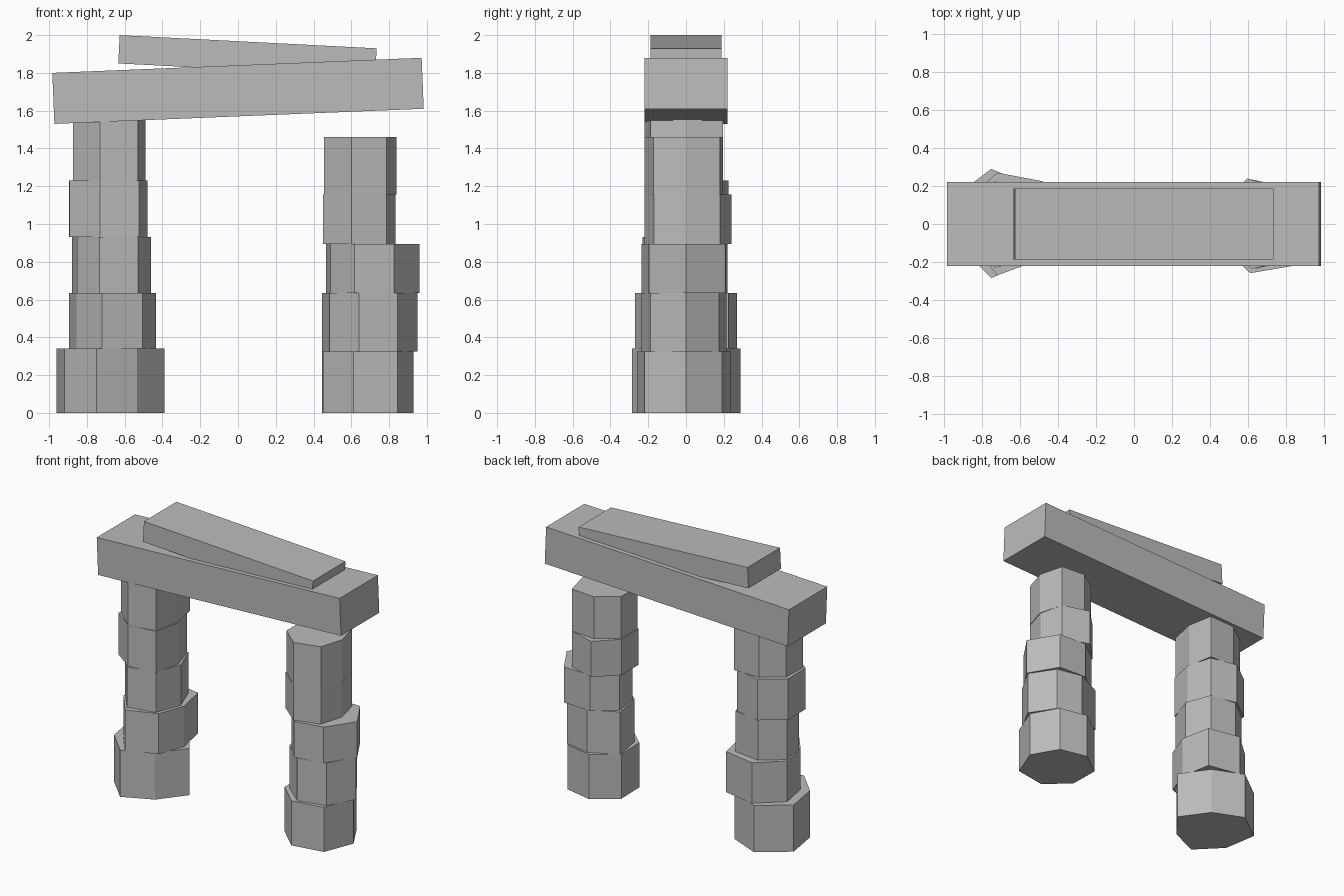
import bpy, bmesh
from math import cos, sin, tau, radians

cube = bpy.data.objects.get("Cube")
if cube:
    bpy.data.objects.remove(cube, do_unlink=True)

# Single stone colour
stone = bpy.data.materials.new("grey_stone")
stone.use_nodes = True
stone.diffuse_color = (0.5, 0.5, 0.5, 1)
bsdf = stone.node_tree.nodes["Principled BSDF"]
bsdf.inputs["Base Color"].default_value = stone.diffuse_color
bsdf.inputs["Roughness"].default_value = 0.9


def add_object(name, bm):
    bmesh.ops.recalc_face_normals(bm, faces=bm.faces)
    mesh = bpy.data.meshes.new(name)
    bm.to_mesh(mesh)
    bm.free()
    mesh.materials.append(stone)
    obj = bpy.data.objects.new(name, mesh)
    bpy.context.collection.objects.link(obj)
    return obj


def column_block(name, center_x, bottom, top, radii):
    """Rough-hewn prism: one corner per radius, evenly spaced in angle."""
    bm = bmesh.new()
    step = tau / len(radii)
    corners = [bm.verts.new((center_x + r * cos(i * step), r * sin(i * step), bottom))
               for i, r in enumerate(radii)]
    base = bm.faces.new(corners)
    extruded = bmesh.ops.extrude_face_region(bm, geom=[base], use_keep_orig=True)
    lifted = [v for v in extruded["geom"] if isinstance(v, bmesh.types.BMVert)]
    bmesh.ops.translate(bm, verts=lifted, vec=(0, 0, top - bottom))
    return add_object(name, bm)


def column(name, heights, blocks):
    for i, (center_x, radii) in enumerate(blocks):
        column_block(f"{name}_block_{i + 1}", center_x, heights[i], heights[i + 1], radii)


def slab(name, size, center, tilt):
    bm = bmesh.new()
    bmesh.ops.create_cube(bm, size=1)
    bmesh.ops.scale(bm, verts=bm.verts, vec=size)
    obj = add_object(name, bm)
    obj.location = center
    obj.rotation_euler.y = radians(tilt)
    return obj


# Taller column, reaching the lintel
column("right_column", [0, .34, .635, .93, 1.23, 1.55], [
    (-.685, (.295, .25, .297, .305, .26, .292, .24)),
    (-.658, (.223, .287, .277, .263, .22, .277, .245)),
    (-.68, (.22, .24, .22, .222, .19, .235, .24)),
    (-.68, (.2, .23, .23, .239, .235, .225, .25)),
    (-.68, (.19, .25, .2, .21, .216, .226, .24)),
])

# Shorter column, stopping below the lintel
column("left_column", [0, .325, .635, .895, 1.155, 1.46], [
    (.67, (.26, .243, .241, .25, .244, .265, .28)),
    (.695, (.255, .224, .22, .277, .233, .241, .24)),
    (.67, (.29, .268, .226, .228, .2, .241, .25)),
    (.65, (.185, .23, .246, .222, .222, .226, .217)),
    (.65, (.19, .23, .2, .21, .216, .226, .22)),
])

# Tilted lintel and the thinner slab resting on it
slab("lintel", (1.957, .44, .27), (0, 0, 1.705), -2.34)
slab("top_slab", (1.362, .374, .15), (.05, 0, 1.89), 2.94)
